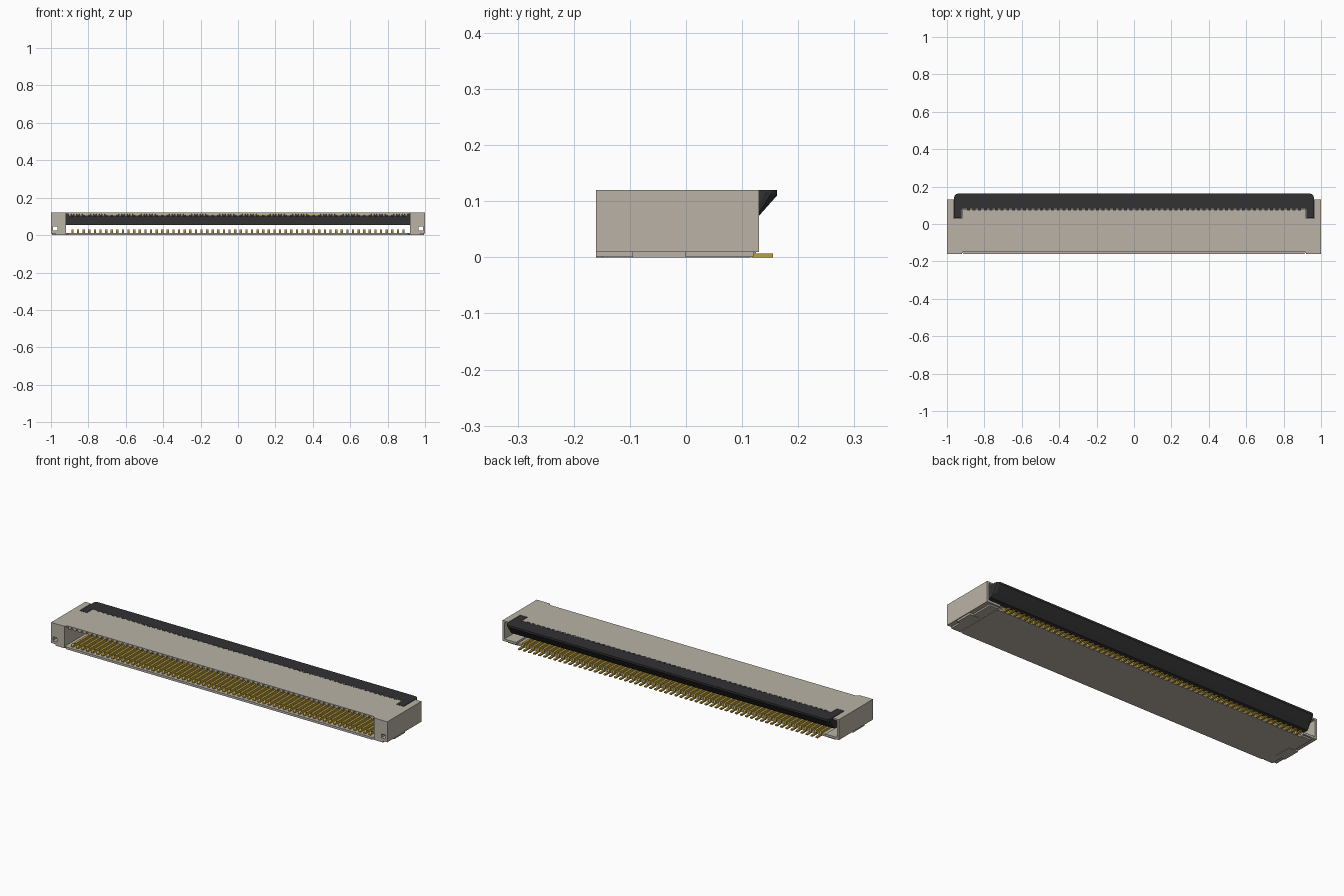
import bpy, bmesh

cube = bpy.data.objects.get("Cube")
if cube:
    bpy.data.objects.remove(cube, do_unlink=True)


def material(name, rgb):
    m = bpy.data.materials.new(name)
    m.use_nodes = True
    m.diffuse_color = (*rgb, 1)
    m.node_tree.nodes["Principled BSDF"].inputs["Base Color"].default_value = (*rgb, 1)
    return m


BEIGE = material("beige plastic", (0.49, 0.45, 0.38))
BLACK = material("black plastic", (0.032, 0.032, 0.034))
GOLD = material("gold contact", (0.52, 0.35, 0.04))


def finish(name, bm, mat):
    bmesh.ops.recalc_face_normals(bm, faces=bm.faces)
    me = bpy.data.meshes.new(name)
    bm.to_mesh(me)
    bm.free()
    me.materials.append(mat)
    ob = bpy.data.objects.new(name, me)
    bpy.context.collection.objects.link(ob)
    return ob


def prism(bm, points, axis, lo, hi):
    """Extrude an outline along x (points are y,z) or z (points are x,y)."""
    place = (lambda p, t: (t, *p)) if axis == "x" else (lambda p, t: (*p, t))
    face = bm.faces.new([bm.verts.new(place(p, lo)) for p in points])
    new = bmesh.ops.extrude_face_region(bm, geom=[face])["geom"]
    verts = [g for g in new if isinstance(g, bmesh.types.BMVert)]
    shift = (hi - lo, 0, 0) if axis == "x" else (0, 0, hi - lo)
    bmesh.ops.translate(bm, verts=verts, vec=shift)


def box(bm, x0, x1, y0, y1, z0, z1):
    prism(bm, [(x0, y0), (x1, y0), (x1, y1), (x0, y1)], "z", z0, z1)


def box_object(name, dims, mat):
    bm = bmesh.new()
    box(bm, *dims)
    return finish(name, bm, mat)


def mirror(ob):
    ob.modifiers.new("Mirror", "MIRROR")


def cut(ob, dims):
    """Subtract a box and keep the result as plain mesh."""
    cutter = box_object("cutter", dims, BEIGE)
    mod = ob.modifiers.new("Cut", "BOOLEAN")
    mod.object, mod.operation, mod.solver = cutter, "DIFFERENCE", "EXACT"
    bpy.context.view_layer.update()
    dg = bpy.context.evaluated_depsgraph_get()
    me = bpy.data.meshes.new_from_object(ob.evaluated_get(dg))
    ob.modifiers.clear()
    ob.data = me
    bpy.data.objects.remove(cutter, do_unlink=True)


PINS, PITCH = 60, 0.03
pin_x = [(i - (PINS - 1) / 2) * PITCH for i in range(PINS)]

# Roof with a slant-ended recess along the insertion edge
half = [(0.92, 0.08), (0.92, -0.152), (0.905, -0.146)]
bm = bmesh.new()
prism(bm, half + [(-x, y) for x, y in reversed(half)], "z", 0.114, 0.12)
finish("roof", bm, BEIGE)

# Comb ribs under the roof
bm = bmesh.new()
for x in [pin_x[0] - PITCH] + pin_x:
    box(bm, x + 0.008, x + 0.022, -0.145, 0.075, 0.102, 0.115)
finish("roof_ribs", bm, BEIGE)

# Floor with chamfered front corners
half = [(0.925, 0.115), (0.925, -0.148), (0.91, -0.16)]
bm = bmesh.new()
prism(bm, half + [(-x, y) for x, y in reversed(half)], "z", 0.0, 0.012)
finish("floor", bm, BEIGE)

# End blocks: through tunnel, rear pocket, and notch for the latch arm
end = box_object("end_block", (0.92, 1.0, -0.16, 0.13, 0.01, 0.12), BEIGE)
cut(end, (0.965, 0.99, -0.2, 0.2, 0.024, 0.046))
cut(end, (0.9, 0.99, 0.03, 0.2, 0.022, 0.112))
cut(end, (0.9, 0.965, 0.03, 0.2, 0.1, 0.14))
mirror(end)

# Bottom skirts and hold-down tabs under the ends
mirror(box_object("end_skirt", (0.92, 0.975, -0.16, 0.12, 0.002, 0.011), BEIGE))
mirror(box_object("hold_down_tab", (0.94, 0.995, -0.095, 0.0, 0.0, 0.011), BEIGE))

# Flip latch with chamfered rear corners
profile = [(0.082, 0.12), (0.162, 0.12), (0.162, 0.11), (0.13, 0.074),
           (0.11, 0.054), (0.082, 0.054)]
bm = bmesh.new()
prism(bm, profile, "x", -0.962, 0.962)
corner = [e for e in bm.edges
          if abs(e.verts[0].co.x - e.verts[1].co.x) < 0.01
          and all(v.co.y > 0.12 for v in e.verts)
          and max(v.co.z for v in e.verts) - min(v.co.z for v in e.verts) > 0.005]
bmesh.ops.bevel(bm, geom=corner, offset=0.02, segments=3, profile=0.5, affect="EDGES")
finish("latch", bm, BLACK)
mirror(box_object("latch_arm", (0.922, 0.962, 0.032, 0.09, 0.07, 0.12), BLACK))

# Small teeth along the front edge of the latch
bm = bmesh.new()
for x in pin_x:
    box(bm, x - 0.008, x + 0.008, 0.073, 0.085, 0.1, 0.1205)
finish("latch_teeth", bm, BLACK)

# Contacts: lower spring arm stepping down to a solder tail, plus an upper arm
lower = [(-0.146, 0.011), (0.113, 0.011), (0.117, 0.0), (0.155, 0.0), (0.155, 0.007),
         (0.125, 0.007), (0.12, 0.024), (-0.125, 0.024), (-0.135, 0.029), (-0.146, 0.018)]
upper = [(-0.14, 0.104), (0.08, 0.104), (0.08, 0.1145), (-0.14, 0.1145)]
bm = bmesh.new()
for x in pin_x:
    prism(bm, lower, "x", x - 0.006, x + 0.006)
    prism(bm, upper, "x", x - 0.006, x + 0.006)
finish("contacts", bm, GOLD)
